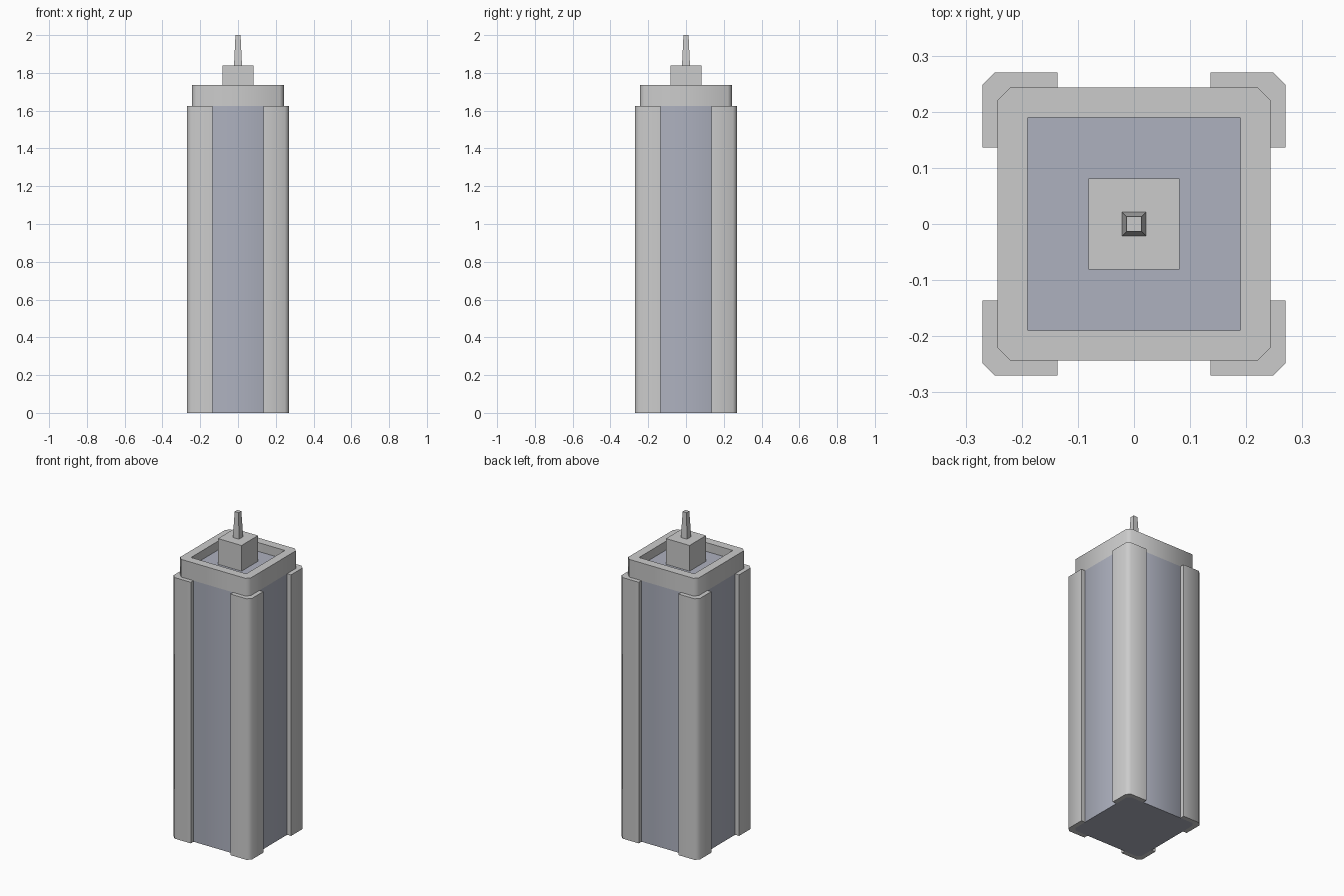
import bpy, bmesh, math
from mathutils import Matrix

if "Cube" in bpy.data.objects:
    bpy.data.objects.remove(bpy.data.objects["Cube"])

glass = bpy.data.materials.new("tinted_glass")
glass.diffuse_color = (0.42, 0.44, 0.52, 1)
glass.use_nodes = True
glass.node_tree.nodes["Principled BSDF"].inputs["Base Color"].default_value = glass.diffuse_color


def square(h, c=0):
    """Square of half-width h with corners cut by c."""
    pts = []
    for sx, sy in ((1, 1), (-1, 1), (-1, -1), (1, -1)):
        if c == 0:
            pts.append((sx * h, sy * h))
        else:
            pair = [(sx * h, sy * (h - c)), (sx * (h - c), sy * h)]
            pts += pair if sx * sy > 0 else pair[::-1]
    return pts


def loft(name, rings, mat=None, turn=0):
    """Skin a stack of (outline, z) rings and cap both ends."""
    bm = bmesh.new()
    loops = [[bm.verts.new((x, y, z)) for x, y in pts] for pts, z in rings]
    n = len(loops[0])
    for a, b in zip(loops, loops[1:]):
        for i in range(n):
            j = (i + 1) % n
            bm.faces.new((a[i], a[j], b[j], b[i]))
    bm.faces.new(loops[0][::-1])
    bm.faces.new(loops[-1])
    bmesh.ops.rotate(bm, verts=bm.verts, matrix=Matrix.Rotation(turn, 3, 'Z'))
    bmesh.ops.recalc_face_normals(bm, faces=bm.faces)
    me = bpy.data.meshes.new(name)
    bm.to_mesh(me)
    bm.free()
    ob = bpy.data.objects.new(name, me)
    bpy.context.collection.objects.link(ob)
    if mat:
        me.materials.append(mat)
    bpy.ops.object.select_all(action='DESELECT')
    ob.select_set(True)
    bpy.context.view_layer.objects.active = ob
    bpy.ops.object.shade_smooth_by_angle(angle=math.radians(50))
    return ob


EAVE, RIM, DECK = 1.625, 1.735, 1.68
CORE, PIER, CUT = 0.243, 0.27, 0.022

# Glazed core of the tower
loft("glass_core", [(square(CORE, CUT), 0), (square(CORE, CUT), EAVE)], glass)

# Four L-shaped corner piers wrapping the core
pier = [(PIER, 0.136), (PIER, PIER - CUT), (PIER - CUT, PIER), (0.136, PIER),
        (0.136, CORE), (CORE - CUT, CORE), (CORE, CORE - CUT), (CORE, 0.136)]
for k in range(4):
    loft(f"corner_pier_{k + 1}", [(pier, 0), (pier, EAVE)], turn=k * math.pi / 2)

# Crown with parapet and sunken roof deck
crown = loft("parapet_crown", [(square(CORE, CUT), EAVE), (square(CORE, CUT), RIM),
                               (square(0.19, 0.002), RIM), (square(0.19, 0.002), DECK)])
grey = bpy.data.materials.new("grey")
crown.data.materials.append(grey)
crown.data.materials.append(glass)
crown.data.polygons[-1].material_index = 1

# Rooftop plant room and tapered spire
loft("plant_room", [(square(0.081), DECK), (square(0.081), 1.84)])
loft("spire", [(square(0.021), 1.84), (square(0.0135), 2.0)])
